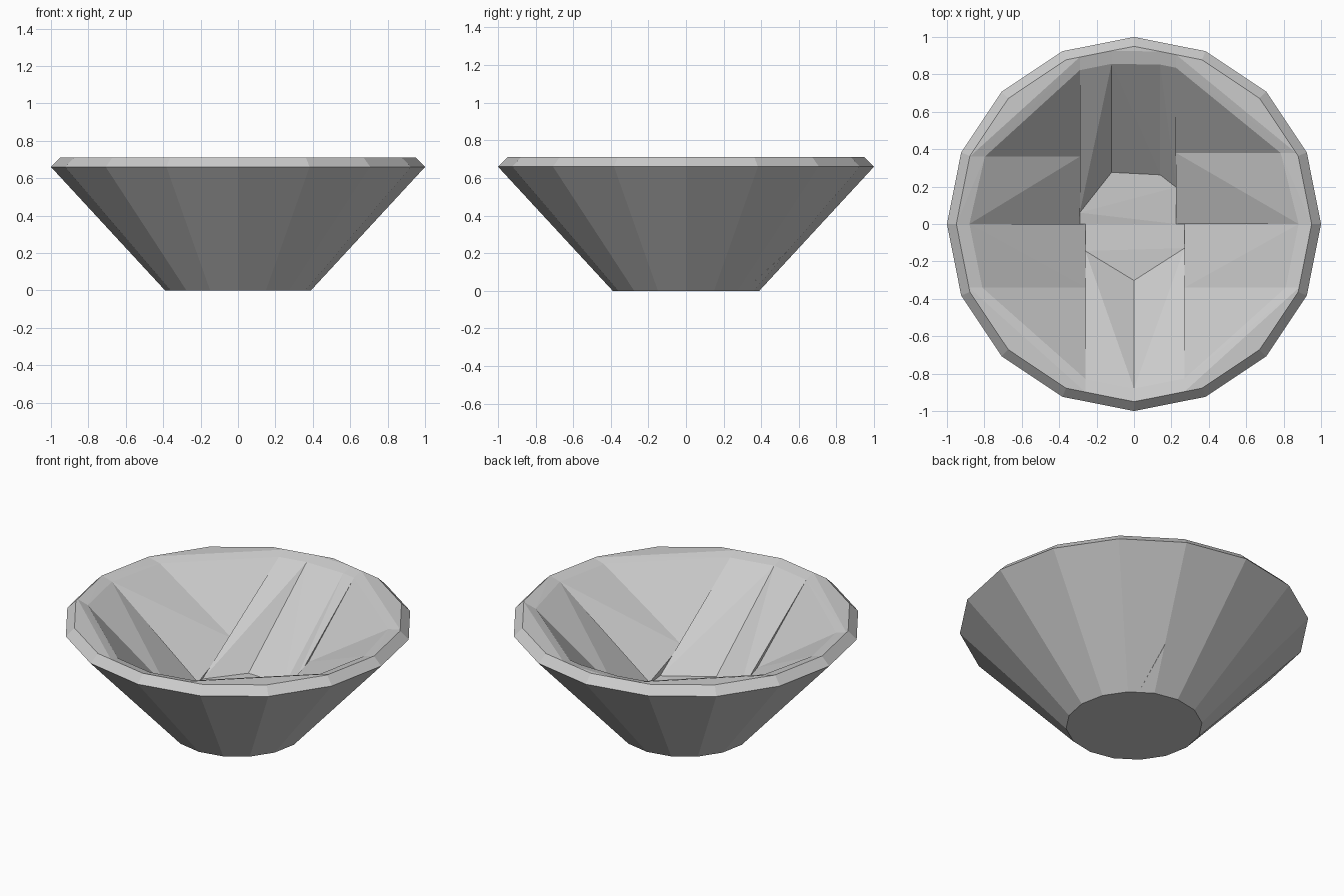
import bpy
import bmesh
from math import cos, sin, pi
from mathutils import Vector

cube = bpy.data.objects.get("Cube")
if cube:
    bpy.data.objects.remove(cube, do_unlink=True)

grey = bpy.data.materials.new("plain_grey")
grey.use_nodes = True
GREY = (0.6, 0.6, 0.6, 1)
grey.diffuse_color = GREY
grey.node_tree.nodes["Principled BSDF"].inputs["Base Color"].default_value = GREY

# Bowl cross-section as (radius, height), from the base round to the floor
PROFILE = [(0.39, 0), (1.0, 0.66), (0.95, 0.71), (0.88, 0.69), (0.29, 0.2)]
SIDES = 16
FLOOR = 0.21  # height where the base slabs meet the walls
FAR = 2


def make_bowl():
    """Closed faceted bowl that the pieces are cut from."""
    bm = bmesh.new()
    rings = [[bm.verts.new((r * cos(2 * pi * i / SIDES), r * sin(2 * pi * i / SIDES), z))
              for i in range(SIDES)] for r, z in PROFILE]
    for low, high in zip(rings, rings[1:]):
        for i in range(SIDES):
            j = (i + 1) % SIDES
            bm.faces.new((low[i], low[j], high[j], high[i]))
    bm.faces.new(rings[0][::-1])
    bm.faces.new(rings[-1])
    return bm


def make_piece(name, low, high):
    """Cut one box-shaped cell out of the bowl and wrap it in a convex hull."""
    cut = make_bowl()
    for axis in range(3):
        for limit, sign in ((low[axis], -1), (high[axis], 1)):
            normal = Vector((0, 0, 0))
            normal[axis] = sign
            bmesh.ops.bisect_plane(cut, geom=cut.verts[:] + cut.edges[:] + cut.faces[:],
                                   plane_co=normal * limit * sign, plane_no=normal,
                                   clear_outer=True)
    hull = bmesh.new()
    for v in cut.verts:
        hull.verts.new(v.co)
    cut.free()
    bmesh.ops.remove_doubles(hull, verts=hull.verts[:], dist=0.002)
    bmesh.ops.convex_hull(hull, input=hull.verts[:])
    loose = [v for v in hull.verts if not v.link_faces]
    bmesh.ops.delete(hull, geom=loose, context='VERTS')
    bmesh.ops.recalc_face_normals(hull, faces=hull.faces[:])
    mesh = bpy.data.meshes.new(name)
    hull.to_mesh(mesh)
    hull.free()
    mesh.materials.append(grey)
    bpy.context.collection.objects.link(bpy.data.objects.new(name, mesh))


# Each half: name, y direction, side strip depths, x cuts across the middle walls
HALVES = [
    ("front", -1, 0.34, 0.34, [-0.26, 0, 0.27]),
    ("back", 1, 0.36, 0.38, [-0.29, -0.12, 0.14, 0.225]),
]
for half, side, right_depth, left_depth, cuts in HALVES:
    def add(name, x0, x1, y0, y1, z0=-FAR, z1=FAR):
        ya, yb = sorted((side * y0, side * y1))
        make_piece(half + "_" + name, (x0, ya, z0), (x1, yb, z1))

    # Side strips and corner wedges
    add("right_strip", -FAR, cuts[0], 0, right_depth)
    add("right_corner", -FAR, cuts[0], right_depth, FAR)
    add("left_strip", cuts[-1], FAR, 0, left_depth)
    add("left_corner", cuts[-1], FAR, left_depth, FAR)
    # Base slab and the walls standing on it
    add("base_slab", cuts[0], cuts[-1], 0, FAR, z1=FLOOR)
    for n, (x0, x1) in enumerate(zip(cuts, cuts[1:]), 1):
        add("middle_wall_%d" % n, x0, x1, 0, FAR, z0=FLOOR)
